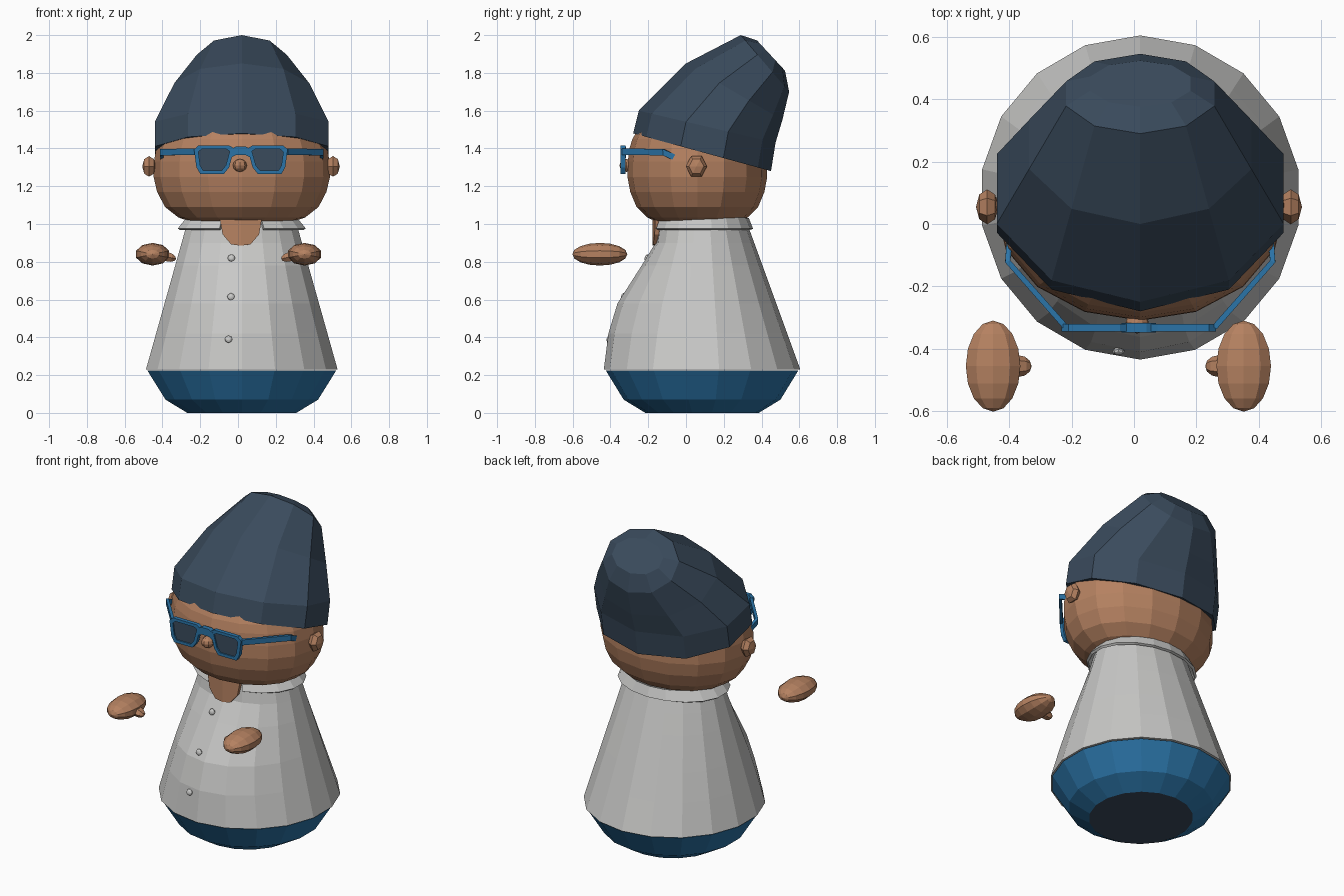
import bpy, bmesh, math
from mathutils import Matrix, Euler

if "Cube" in bpy.data.objects:
    bpy.data.objects.remove(bpy.data.objects["Cube"])

CX = 0.02  # the figure's own mirror line


def material(name, rgb):
    m = bpy.data.materials.new(name)
    m.diffuse_color = (*rgb, 1)
    m.use_nodes = True
    m.node_tree.nodes["Principled BSDF"].inputs["Base Color"].default_value = m.diffuse_color
    return m


SKIN = material("skin brown", (0.46, 0.22, 0.118))
GREY = material("coat grey", (0.58, 0.58, 0.57))
BLUE = material("trouser blue", (0.024, 0.175, 0.39))
NAVY = material("hat navy", (0.042, 0.07, 0.108))


def finish(name, bm, mat, thick=0):
    bmesh.ops.recalc_face_normals(bm, faces=bm.faces)
    me = bpy.data.meshes.new(name)
    bm.to_mesh(me)
    bm.free()
    me.materials.append(mat)
    ob = bpy.data.objects.new(name, me)
    bpy.context.collection.objects.link(ob)
    if thick:
        mod = ob.modifiers.new("thickness", "SOLIDIFY")
        mod.thickness, mod.offset = thick, 0
    return ob


def mesh(name, verts, faces, mat, thick=0):
    bm = bmesh.new()
    vs = [bm.verts.new(v) for v in verts]
    for f in faces:
        bm.faces.new([vs[i] for i in f])
    return finish(name, bm, mat, thick)


def loft(name, rings, n, mat, caps=True, gap=(), thick=0):
    """Rings are (cy, z, rx, ry, front rise, belly); vertex 0 is at the front."""
    verts, faces = [], []
    for cy, z, rx, ry, rise, belly in rings:
        for i in range(n):
            a = 2 * math.pi * i / n - math.pi / 2
            front = -math.sin(a)
            verts.append((CX + rx * math.cos(a),
                          cy - ry * front - belly * max(0, front) ** 2,
                          z + rise * front))
    for r in range(len(rings) - 1):
        for i in range(n):
            if i not in gap:
                j = (i + 1) % n
                faces.append((r * n + i, r * n + j, r * n + n + j, r * n + n + i))
    if caps:
        faces.append(tuple(range(n)))
        faces.append(tuple(range((len(rings) - 1) * n, len(rings) * n)))
    return mesh(name, verts, faces, mat, thick)


def ball(name, loc, radii, mat, rot=(0, 0, 0), seg=10, rings=8):
    """Faceted ellipsoid whose poles lie on its local z axis."""
    bm = bmesh.new()
    bmesh.ops.create_uvsphere(
        bm, u_segments=seg, v_segments=rings, radius=1,
        matrix=Matrix.LocRotScale(loc, Euler(rot), radii))
    return finish(name, bm, mat)


# Trousers, with a dark sole underneath
base = loft("trousers", [(0.085, 0, 0.293, 0.30, 0, 0), (0.085, 0.07, 0.41, 0.415, 0, 0),
                         (0.085, 0.225, 0.508, 0.51, 0, 0)], 18, BLUE)
base.data.materials.append(NAVY)
for p in base.data.polygons:
    if p.normal.z < -0.95:
        p.material_index = 1

# Coat tapers upward with a soft belly at the front
coat = []
for z, belly in [(0.23, 0), (0.42, 0.045), (0.58, 0.055), (0.78, 0), (0.9, -0.03), (1.03, 0)]:
    t = (z - 0.23) / 0.77
    coat.append((0.085, z, 0.515 - 0.22 * t, 0.52 - 0.28 * t, 0, belly))
loft("coat", coat, 18, GREY)

# Collar, open at the front
loft("collar", [(0.09, 0.972, 0.338, 0.258, 0, 0), (0.09, 1.03, 0.29, 0.235, 0, 0)],
     18, GREY, caps=False, gap=(0, 17), thick=0.015)

# Bare throat showing in the collar opening
half = [(0, 1.03), (0, 0.885), (0.05, 0.892), (0.095, 0.945), (0.11, 1.03)]
pts = half + [(-x, z) for x, z in half[2:]]
mesh("throat", [(CX - 0.005 + x, -0.162 + 1.2 * x * x, z) for x, z in pts],
     [(0, 1, 2, 3, 4), (0, 7, 6, 5, 1)], SKIN, 0.03)

# Coat buttons
for x, y, z in [(-0.035, -0.207, 0.82), (-0.037, -0.332, 0.615), (-0.05, -0.408, 0.39)]:
    ball("button", (x, y, z), (0.02, 0.02, 0.012), GREY, (math.radians(75), 0, 0), 8, 6)

# Head
loft("head", [(0.06, z, 0.467 * s, 0.37 * s, 0, 0) for z, s in
              [(1.015, 0.60), (1.035, 0.72), (1.09, 0.87), (1.17, 0.96), (1.25, 1.0),
               (1.33, 0.995), (1.40, 0.97), (1.45, 0.93), (1.50, 0.85), (1.56, 0.62)]],
     16, SKIN)
ball("nose", (0.01, -0.315, 1.31), (0.037, 0.037, 0.034), SKIN, seg=8, rings=6)

# Slouching knitted hat, tilted to the back
loft("hat", [(0.085, 1.38, 0.484, 0.365, 0.10, 0), (0.112, 1.515, 0.484, 0.362, 0.085, 0),
             (0.255, 1.70, 0.375, 0.255, 0.15, 0), (0.418, 1.85, 0.25, 0.128, 0.15, 0),
             (0.450, 1.892, 0.17, 0.074, 0.08, 0)], 10, NAVY)

# Rim outline for one lens: (distance from the mirror line, height)
rim = [(0.035, 1.40), (0.06, 1.415), (0.225, 1.415), (0.248, 1.395),
       (0.235, 1.30), (0.215, 1.265), (0.09, 1.265), (0.062, 1.30)]
inner = [(0.143 + (x - 0.143) * 0.78, 1.34 + (z - 1.34) * 0.76) for x, z in rim]
# Glasses arm path: (distance, y, height)
arm = [(0.238, -0.332, 1.383), (0.425, -0.12, 1.38), (0.42, -0.06, 1.352)]

for s, side in ((-1, "left"), (1, "right")):
    gx = 0.015
    mesh(side + "_glasses_rim", [(gx + s * x, -0.333, z) for x, z in rim + inner],
         [(i, (i + 1) % 8, 8 + (i + 1) % 8, 8 + i) for i in range(8)], BLUE, 0.025)
    mesh(side + "_lens", [(gx + s * x, -0.333, z) for x, z in inner],
         [tuple(range(8))], NAVY, 0.009)
    mesh(side + "_glasses_arm",
         [(CX + s * x, y, z + h) for x, y, z in arm for h in (-0.017, 0.017)],
         [(0, 2, 3, 1), (2, 4, 5, 3)], BLUE, 0.018)
    ball(side + "_ear", (0.016 + s * 0.487, 0.055, 1.305), (0.063, 0.056, 0.036), SKIN,
         (0, math.pi / 2, 0), 6, 4).scale = (1, 1, 1)
    # Floating hand with a thumb pointing inward
    ball(side + "_hand", (-0.05 + s * 0.402, -0.456, 0.84), (0.092, 0.06, 0.146), SKIN,
         (math.pi / 2, 0, 0))
    ball(side + "_thumb", (-0.05 + s * 0.322, -0.456, 0.826), (0.028, 0.035, 0.045), SKIN,
         (0, s * math.radians(75), 0), 6, 6)

# Arched bridge of the glasses
mesh("glasses_bridge",
     [(0.015 + x, -0.333, z + h) for x, z in [(-0.055, 1.375), (-0.025, 1.39),
                                             (0.025, 1.39), (0.055, 1.375)]
      for h in (-0.025, 0.02)],
     [(0, 2, 3, 1), (2, 4, 5, 3), (4, 6, 7, 5)], BLUE, 0.03)
